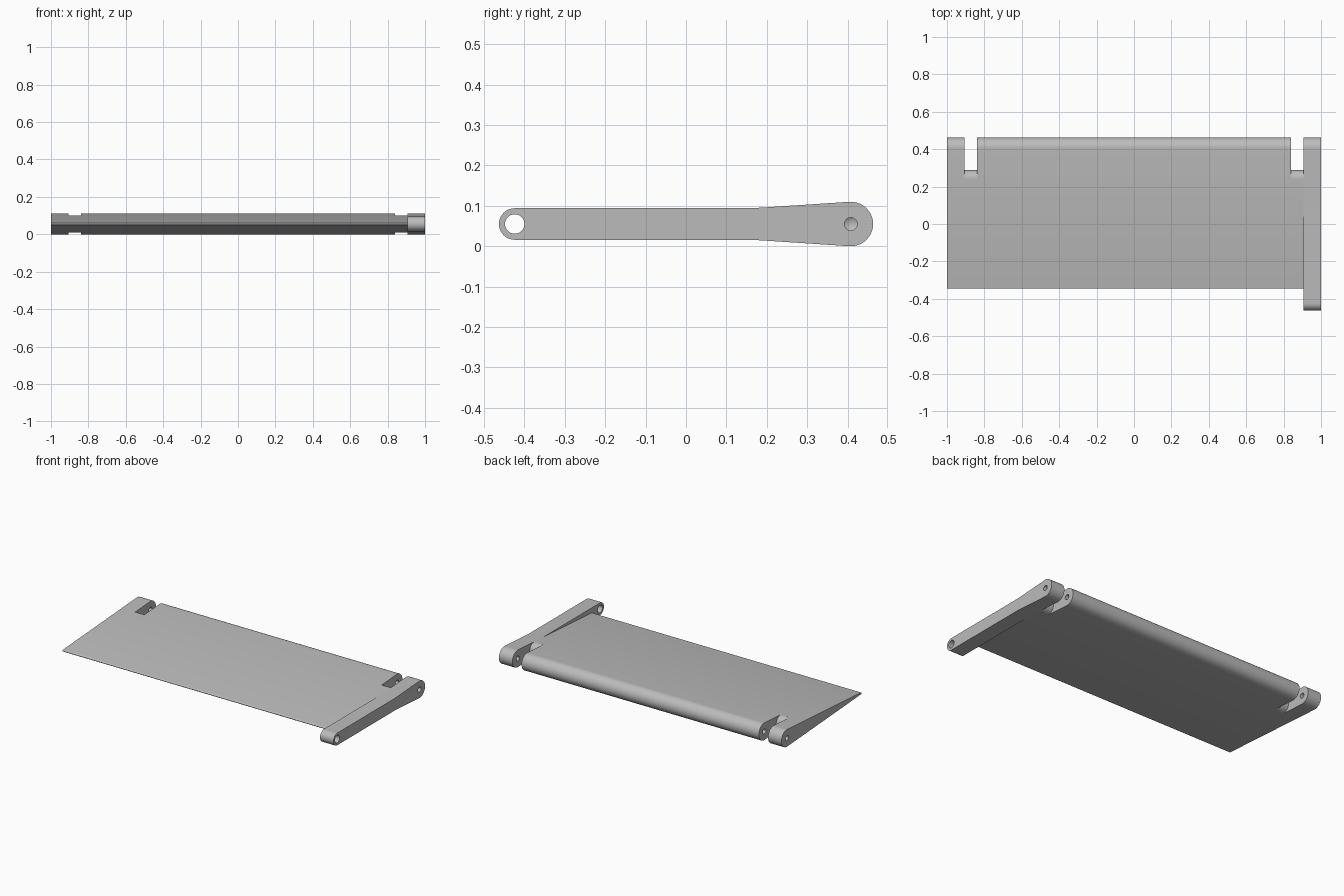
import bpy, bmesh, math

cube = bpy.data.objects.get("Cube")
if cube:
    bpy.data.objects.remove(cube, do_unlink=True)

grey = bpy.data.materials.new("grey_plastic")
grey.use_nodes = True
colour = (0.5, 0.5, 0.5, 1)
grey.diffuse_color = colour
grey.node_tree.nodes["Principled BSDF"].inputs["Base Color"].default_value = colour

AXIS_Z = 0.055
HINGE_Y, HINGE_R = 0.408, 0.055      # rounded hinge edge
TIP_Y, TIP_R = -0.34, 0.006          # thin trailing edge
ARM_Y, ARM_R = -0.424, 0.039         # eye of the lever arm
ARM_INNER = 0.905
NOTCH_INNER = 0.84
taper = math.asin((HINGE_R - TIP_R) / (HINGE_Y - TIP_Y))


def arc(y, r, start, end, steps=32):
    return [(y + r * math.cos(start + (end - start) * i / steps),
             AXIS_Z + r * math.sin(start + (end - start) * i / steps))
            for i in range(steps + 1)]


def extrude(name, profile, x0, x1):
    """Solid made by sweeping a (y, z) outline along x."""
    bm = bmesh.new()
    face = bm.faces.new([bm.verts.new((x0, y, z)) for y, z in profile])
    swept = bmesh.ops.extrude_face_region(bm, geom=[face])["geom"]
    for v in swept:
        if isinstance(v, bmesh.types.BMVert):
            v.co.x = x1
    bmesh.ops.recalc_face_normals(bm, faces=bm.faces)
    mesh = bpy.data.meshes.new(name)
    bm.to_mesh(mesh)
    bm.free()
    mesh.materials.append(grey)
    obj = bpy.data.objects.new(name, mesh)
    bpy.context.collection.objects.link(obj)
    return obj


def drill(name, y, r, x0, x1, point=0.0):
    """Round cutter, with an optional conical point at x1."""
    obj = extrude(name, arc(y, r, 0, math.tau)[:-1], x0, x1)
    if point:
        bm = bmesh.new()
        bm.from_mesh(obj.data)
        cap = next(f for f in bm.faces if all(abs(v.co.x - x1) < 1e-5 for v in f.verts))
        tip = bmesh.ops.poke(bm, faces=[cap])["verts"][0]
        tip.co.x += point
        bm.to_mesh(obj.data)
        bm.free()
    return obj


def cut(obj, cutters):
    bpy.context.view_layer.objects.active = obj
    for cutter in cutters:
        cutter.hide_render = True
        mod = obj.modifiers.new("cut", 'BOOLEAN')
        mod.operation = 'DIFFERENCE'
        mod.solver = 'EXACT'
        mod.object = cutter
        bpy.ops.object.modifier_apply(modifier=mod.name)


quarter = math.pi / 2
back_arc = arc(HINGE_Y, HINGE_R, -quarter - taper, quarter + taper)

# Tapered flap panel
panel = extrude("flap_panel",
                back_arc + arc(TIP_Y, TIP_R, quarter + taper, 3 * quarter - taper, 10),
                -1, ARM_INNER)

# Lever arm: straight bar that flares into the hinge end
flare_y = HINGE_Y + (ARM_R * math.cos(taper) - HINGE_R) / math.sin(taper)
arm = extrude("lever_arm",
              back_arc + [(flare_y, AXIS_Z + ARM_R)]
              + arc(ARM_Y, ARM_R, quarter, 3 * quarter)
              + [(flare_y, AXIS_Z - ARM_R)],
              ARM_INNER, 1)

# Hinge notches with a rounded floor
notch_y = 0.244
notch_r = HINGE_R - math.sin(taper) * (HINGE_Y - notch_y)
notch = (arc(notch_y, notch_r, -quarter, quarter)
         + [(notch_y, 0.2), (0.6, 0.2), (0.6, -0.1), (notch_y, -0.1)])
notches = [extrude("notch_cutter_right", notch, -ARM_INNER, -NOTCH_INNER),
           extrude("notch_cutter_left", notch, NOTCH_INNER, 0.95)]

# Hinge pin holes, blind in the middle section, and the arm eye
pins = [drill("pin_cutter_%s" % side, HINGE_Y, 0.016, s * 1.1, s * 0.77, -s * 0.01)
        for side, s in (("left", 1), ("right", -1))]
eye = drill("eye_cutter", ARM_Y, 0.024, 0.85, 1.1)

cut(panel, notches + pins)
cut(arm, [pins[0], eye])
for helper in notches + pins + [eye]:
    bpy.data.objects.remove(helper, do_unlink=True)

# Smooth round edges, crisp corners
bpy.ops.object.select_all(action='DESELECT')
for obj in (panel, arm):
    obj.select_set(True)
bpy.context.view_layer.objects.active = panel
bpy.ops.object.shade_smooth_by_angle(angle=math.radians(30))
